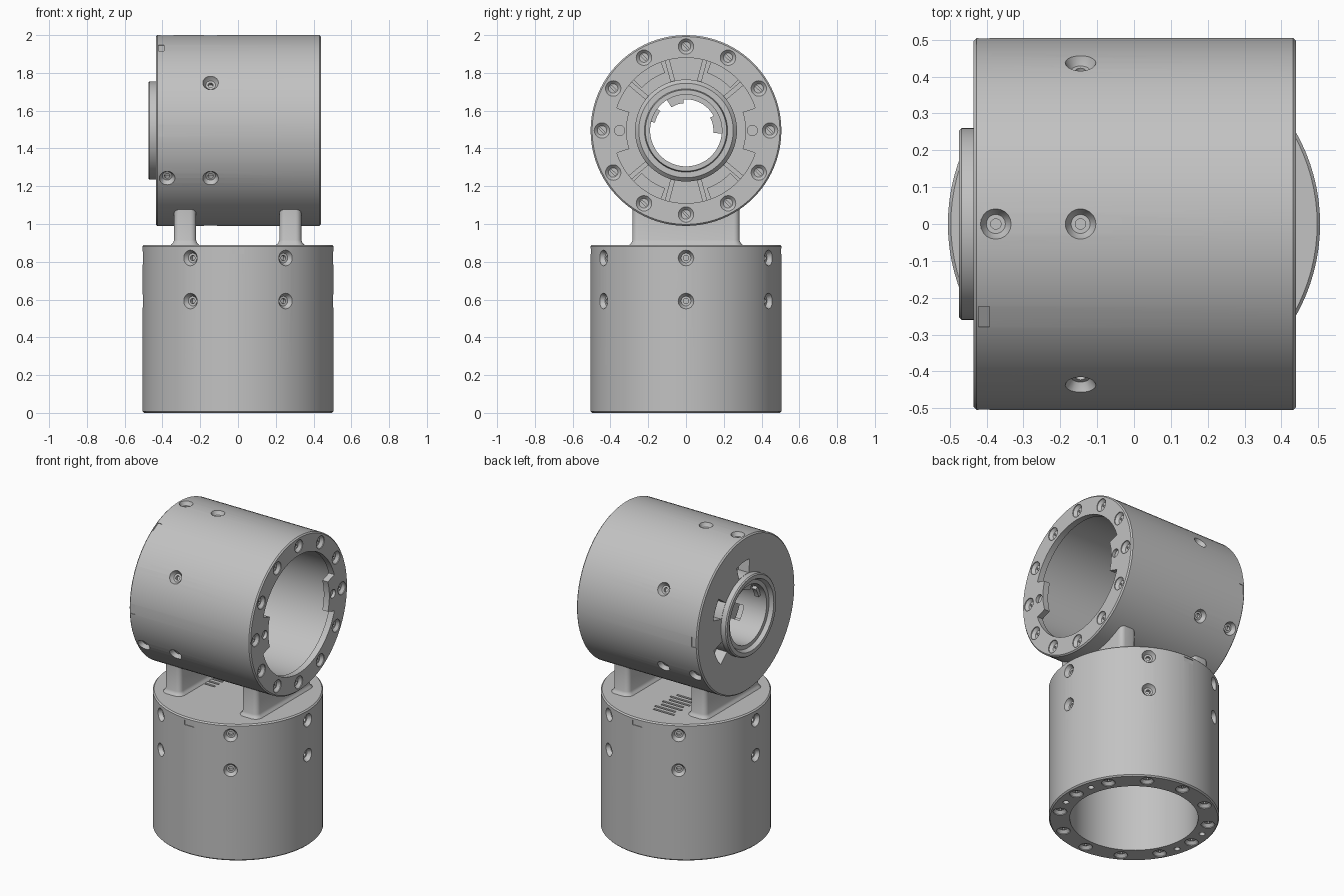
import bpy, bmesh, math
from mathutils import Matrix, Vector

if "Cube" in bpy.data.objects:
    bpy.data.objects.remove(bpy.data.objects["Cube"], do_unlink=True)

grey = bpy.data.materials.new("machined grey")
grey.use_nodes = True
grey.diffuse_color = (0.54, 0.54, 0.54, 1)
grey.node_tree.nodes["Principled BSDF"].inputs["Base Color"].default_value = (0.54, 0.54, 0.54, 1)

R = 0.505        # body radius
AXIS_Z = 1.495   # height of the horizontal body axis
TO_X = Matrix.Translation((0, 0, AXIS_Z)) @ Matrix.Rotation(math.pi / 2, 4, 'Y')


def lathe(bm, profile, matrix=Matrix(), segs=96):
    """Revolve a closed (radius, height) loop around local z."""
    rings = []
    for i in range(segs):
        a = 2 * math.pi * i / segs
        rings.append([bm.verts.new(matrix @ Vector((r * math.cos(a), r * math.sin(a), h)))
                      for r, h in profile])
    n = len(profile)
    new = [v for ring in rings for v in ring]
    for i in range(segs):
        a, b = rings[i], rings[(i + 1) % segs]
        for j in range(n):
            k = (j + 1) % n
            if profile[j][0] == 0 and profile[k][0] == 0:
                continue
            if profile[j][0] == 0:
                bm.faces.new((a[j], b[k], a[k]))
            elif profile[k][0] == 0:
                bm.faces.new((a[j], b[j], a[k]))
            else:
                bm.faces.new((a[j], b[j], b[k], a[k]))
    bmesh.ops.remove_doubles(bm, verts=new, dist=1e-5)


def loft(bm, loops):
    """Skin stacked point loops and cap both ends."""
    rows = [[bm.verts.new(p) for p in loop] for loop in loops]
    n = len(rows[0])
    for a, b in zip(rows, rows[1:]):
        for j in range(n):
            bm.faces.new((a[j], a[(j + 1) % n], b[(j + 1) % n], b[j]))
    bm.faces.new(rows[0][::-1])
    bm.faces.new(rows[-1])


def sector(bm, r0, r1, a0, a1, x0, x1, steps=14):
    """Arc-shaped block around the horizontal axis; angles run from +y to +z."""
    angles = [math.radians(a0 + (a1 - a0) * i / steps) for i in range(steps + 1)]
    outline = [(r0, a) for a in angles] + [(r1, a) for a in reversed(angles)]
    loft(bm, [[(x, r * math.cos(a), AXIS_Z + r * math.sin(a)) for r, a in outline]
              for x in (x0, x1)])


def box(bm, size, matrix):
    bmesh.ops.create_cube(bm, size=1, matrix=matrix @ Matrix.Diagonal((*size, 1)))


def facing(point, normal):
    """Frame at a point with local z along the outward normal."""
    return Matrix.Translation(point) @ Vector(normal).to_track_quat('Z', 'Y').to_matrix().to_4x4()


def around_x(deg):
    """Frame on the horizontal axis with local y turned to an angle."""
    return Matrix.Translation((0, 0, AXIS_Z)) @ Matrix.Rotation(math.radians(deg), 4, 'X')


def finish(name, bm):
    bmesh.ops.recalc_face_normals(bm, faces=bm.faces)
    me = bpy.data.meshes.new(name)
    bm.to_mesh(me)
    bm.free()
    ob = bpy.data.objects.new(name, me)
    bpy.context.collection.objects.link(ob)
    me.materials.append(grey)
    return ob


def carve(ob, cutters):
    for c in cutters:
        m = ob.modifiers.new("cut", 'BOOLEAN')
        m.operation, m.solver, m.object = 'DIFFERENCE', 'EXACT', c
    bpy.context.view_layer.update()
    ev = ob.evaluated_get(bpy.context.evaluated_depsgraph_get())
    me = bpy.data.meshes.new_from_object(ev)
    ob.modifiers.clear()
    ob.data = me
    for c in cutters:
        bpy.data.objects.remove(c, do_unlink=True)


def round_dir(deg):
    a = math.radians(deg)
    return math.cos(a), math.sin(a)


# Screw recess shapes
SIDE_HOLE = [(0, 0.02), (0.046, 0.02), (0.041, -0.003), (0.026, -0.025), (0.014, -0.025),
             (0.014, -0.045), (0, -0.045)]
END_HOLE = [(0, 0.01), (0.041, 0.01), (0.041, -0.005), (0.025, -0.022), (0, -0.022)]
PIN_HOLE = [(0, 0.01), (0.018, 0.01), (0.018, -0.03), (0, -0.03)]


def end_screws(holes, slots, place, normal):
    """Ring of twelve slotted screws on an end face."""
    for i in range(12):
        frame = facing(place(0.445, 30 * i), normal)
        lathe(holes, END_HOLE, frame, 20)
        box(slots, (0.01, 0.036, 0.02), frame @ Matrix.Rotation(0.8, 4, 'Z')
            @ Matrix.Translation((0, 0, -0.022)))


# Lower body: upright cup, open below
bm = bmesh.new()
lathe(bm, [(0.38, 0), (0.497, 0), (R, 0.008), (R, 0.882), (0.497, 0.89),
           (0, 0.89), (0, 0.755), (0.38, 0.755)])
lower = finish("lower_body", bm)

holes, slots = bmesh.new(), bmesh.new()
for i in range(6):
    c, s = round_dir(60 * i)
    for z in (0.82, 0.592):
        lathe(holes, SIDE_HOLE, facing((R * c, R * s, z), (c, s, 0)), 20)


def on_base(r, deg):
    c, s = round_dir(deg)
    return r * c, r * s, 0


end_screws(holes, slots, on_base, (0, 0, -1))
for deg in (15, 165, 195, 345):
    lathe(holes, PIN_HOLE, facing(on_base(0.445, deg), (0, 0, -1)), 16)
for side in (-1, 1):   # clip notches under the top rim
    box(slots, (0.07, 0.01, 0.03), Matrix.Translation((0, side * R, 0.855)))
for i in range(7):     # main vent slots in the top
    box(slots, (0.15, 0.015, 0.03),
        Matrix.Translation((-0.08 + 0.02 * (i % 2), 0.1 + 0.04 * i, 0.89)))
for i in range(3):     # short vent slots
    box(slots, (0.08, 0.015, 0.03), Matrix.Translation((-0.17, 0.04 * i - 0.05, 0.89)))
carve(lower, [finish("hole_cutter", holes), finish("slot_cutter", slots)])

# Upper body: horizontal cup with bored hub and boss, lipped opening towards +x
bm = bmesh.new()
lathe(bm, [(0.385, 0.44), (0.497, 0.44), (R, 0.432), (R, -0.427), (0.497, -0.435),
           (0.26, -0.435), (0.26, -0.468), (0.253, -0.475), (0.228, -0.475),
           (0.215, -0.45), (0.19, -0.45), (0.19, -0.15), (0.215, -0.15),
           (0.22, -0.17), (0.25, -0.17), (0.27, -0.19), (0.27, -0.3), (0.395, -0.3),
           (0.395, 0.4), (0.385, 0.4)], TO_X)
upper = finish("upper_body", bm)

holes, slots = bmesh.new(), bmesh.new()
for i in range(6):   # full ring of side screws, and every other one near the end
    c, s = round_dir(30 + 60 * i)
    for x in (-0.145, -0.375) if i % 2 else (-0.145,):
        lathe(holes, SIDE_HOLE, facing((x, R * c, AXIS_Z + R * s), (0, c, s)), 20)


def on_end(r, deg):
    c, s = round_dir(deg)
    return 0.44, r * c, AXIS_Z + r * s


end_screws(holes, slots, on_end, (1, 0, 0))
for deg in (0, 120, 180):   # clip notches beside the closed end
    box(slots, (0.03, 0.01, 0.065), around_x(deg) @ Matrix.Translation((-0.407, R, 0)))
for deg in (85, 25, -30):   # pockets around the boss
    sector(slots, 0.262, 0.35, deg - 11, deg + 11, -0.46, -0.36)
for i in range(6):          # windows through the hub
    sector(slots, 0.18, 0.28, 60 * i + 16, 60 * i + 44, -0.29, -0.21)
carve(upper, [finish("hole_cutter", holes), finish("slot_cutter", slots)])

# Inner tabs of the open ring, each with a small hole
bm, holes = bmesh.new(), bmesh.new()
for deg in (0, 180):
    sector(bm, 0.315, 0.387, deg - 18, deg + 18, 0.4, 0.44)
    lathe(holes, [(0, 0.02), (0.027, 0.02), (0.027, -0.02), (0, -0.02)],
          facing(on_end(0.352, deg), (1, 0, 0)), 20)
tabs = finish("ring_tabs", bm)
carve(tabs, [finish("hole_cutter", holes)])

# Ribs and ledges between hub and wall
bm = bmesh.new()
for deg in (40, 75, 105, 140, 220, 255, 285, 320):
    box(bm, (0.1, 0.13, 0.025), around_x(deg) @ Matrix.Translation((-0.26, 0.332, 0)))
for mid in (0, 57, 123, 180, 237, 303):
    sector(bm, 0.325, 0.4, mid - 13, mid + 13, -0.305, -0.22)
ribs = finish("inner_ribs", bm)

# Stop lugs inside the hub bore
bm = bmesh.new()
for inner, a0, a1 in ((0.145, -5, 28), (0.165, 28, 95), (0.145, 95, 122), (0.17, 143, 166)):
    sector(bm, inner, 0.195, a0, a1, -0.41, -0.38)
lugs = finish("bore_lugs", bm)


# Two bracket legs with flared feet
def rounded_rect(cx, hx, hy, rad, z):
    pts = []
    for i, (sx, sy) in enumerate(((1, 1), (-1, 1), (-1, -1), (1, -1))):
        for j in range(6):
            c, s = round_dir(90 * i + 18 * j)
            pts.append((cx + sx * (hx - rad) + rad * c, sy * (hy - rad) + rad * s, z))
    return pts


parts = [lower, upper, tabs, ribs, lugs]
for name, x in (("right_leg", -0.28), ("left_leg", 0.277)):
    bm = bmesh.new()
    loft(bm, [rounded_rect(x, 0.058 + g, 0.283 + g, 0.03 + g, z) for g, z in
              ((0.018, 0.885), (0.015, 0.892), (0.006, 0.9), (0, 0.915), (0, 1.08))])
    parts.append(finish(name, bm))

bpy.ops.object.select_all(action='DESELECT')
for ob in parts:
    ob.select_set(True)
bpy.context.view_layer.objects.active = lower
bpy.ops.object.shade_smooth_by_angle(angle=math.radians(30))
